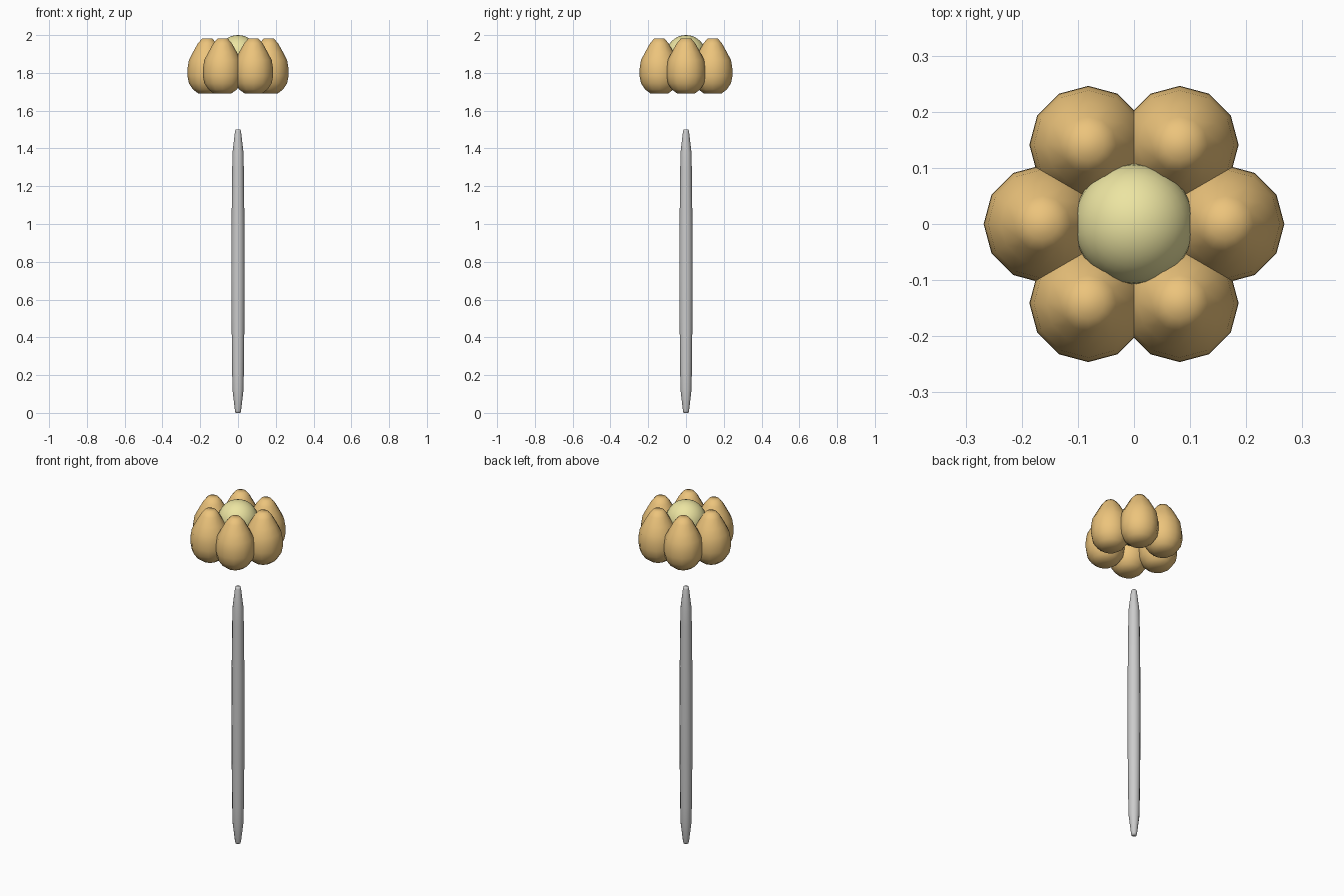
import bpy, bmesh, math

if "Cube" in bpy.data.objects:
    bpy.data.objects.remove(bpy.data.objects["Cube"])


def material(name, color):
    m = bpy.data.materials.new(name)
    m.diffuse_color = color
    m.use_nodes = True
    m.node_tree.nodes["Principled BSDF"].inputs["Base Color"].default_value = m.diffuse_color
    return m


def finish(name, bm, loc=(0, 0, 0), mat=None):
    bmesh.ops.recalc_face_normals(bm, faces=bm.faces)
    me = bpy.data.meshes.new(name)
    bm.to_mesh(me)
    bm.free()
    me.polygons.foreach_set("use_smooth", [True] * len(me.polygons))
    ob = bpy.data.objects.new(name, me)
    ob.location = loc
    if mat:
        me.materials.append(mat)
    bpy.context.collection.objects.link(ob)
    return ob


def lathe(name, profile, sides, loc=(0, 0, 0), mat=None):
    """Closed turned form from (radius, height) points, bottom to top."""
    bm = bmesh.new()
    rings = [[bm.verts.new((r * math.cos(math.tau * i / sides),
                            r * math.sin(math.tau * i / sides), z))
              for i in range(sides)] for r, z in profile]
    for a, b in zip(rings, rings[1:]):
        for i in range(sides):
            j = (i + 1) % sides
            bm.faces.new((a[i], a[j], b[j], b[i]))
    bm.faces.new(rings[0][::-1])
    bm.faces.new(rings[-1])
    return finish(name, bm, loc, mat)


orange = material("petal_orange", (0.84, 0.55, 0.2, 1))
yellow = material("centre_yellow", (0.84, 0.78, 0.36, 1))

# Slender stem, tapered at both ends
lathe("stem", [(0.013, 0), (0.016, 0.01), (0.029, 0.12), (0.031, 0.22),
               (0.034, 0.5), (0.035, 0.75), (0.034, 1.0),
               (0.031, 1.28), (0.029, 1.38), (0.016, 1.49), (0.013, 1.5)], 12)

# Six egg-shaped petals around the centre
egg = [(0.048, 1.692), (0.075, 1.712), (0.097, 1.745), (0.105, 1.785),
       (0.104, 1.825), (0.097, 1.868), (0.075, 1.91), (0.05, 1.955),
       (0.028, 1.981)]
for k in range(6):
    a = k * math.tau / 6
    lathe(f"petal_{k + 1}", egg, 12,
          (0.163 * math.cos(a), 0.163 * math.sin(a), 0), orange)

# Round flower centre
bm = bmesh.new()
bmesh.ops.create_uvsphere(bm, u_segments=32, v_segments=16, radius=0.107)
finish("flower_centre", bm, (0, 0, 1.893), yellow)
